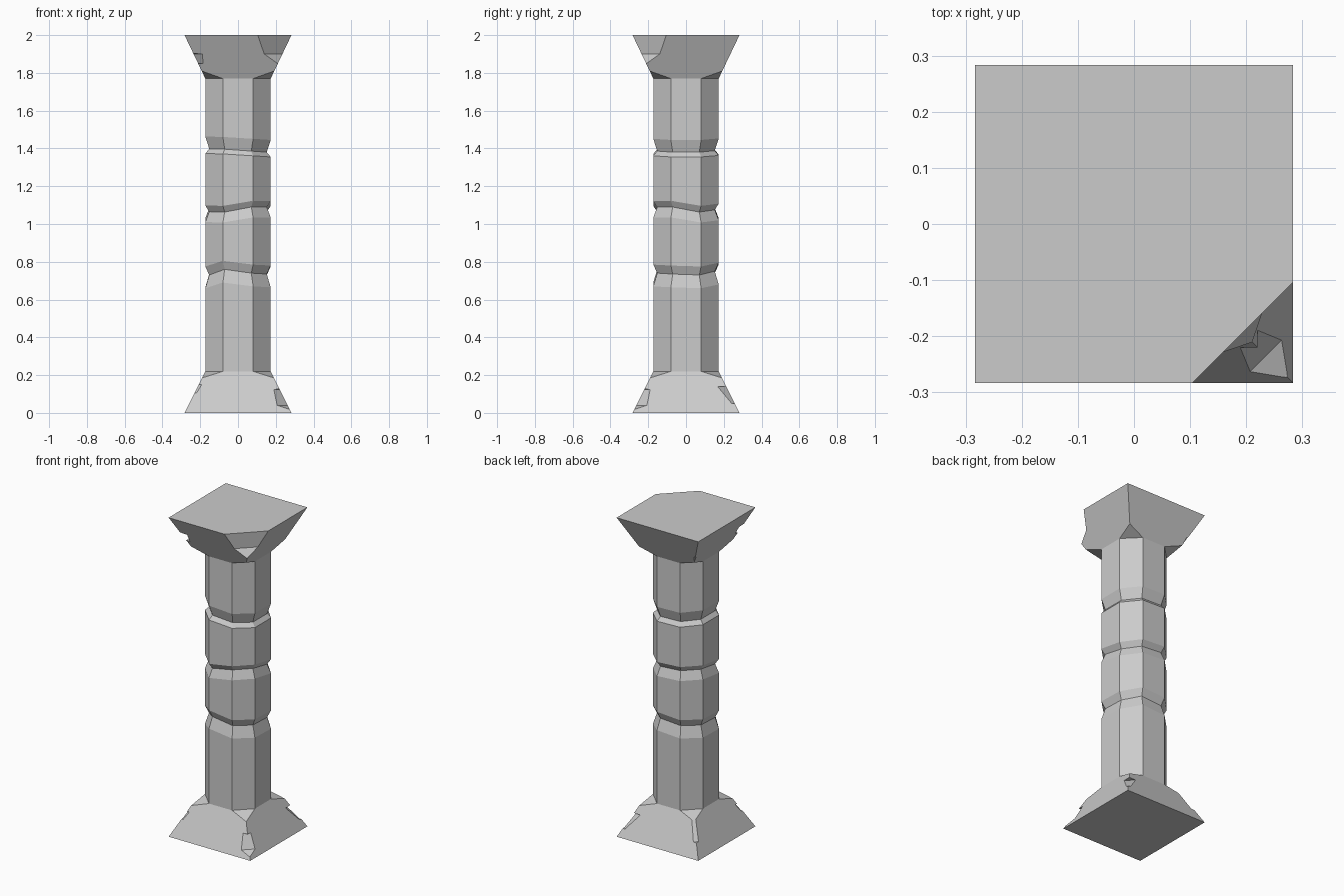
import bpy, bmesh
from math import radians

old = bpy.data.objects.get("Cube")
if old:
    bpy.data.objects.remove(old)

stone = bpy.data.materials.new("grey_stone")
stone.use_nodes = True
GREY = (0.6, 0.6, 0.6, 1)
stone.diffuse_color = GREY
stone.node_tree.nodes["Principled BSDF"].inputs["Base Color"].default_value = GREY

HALF, FLAT, OUTER = 0.173, 0.08, 0.283   # shaft half width, half facet, slab half width
OCTAGON = [(-FLAT, -HALF), (FLAT, -HALF), (HALF, -FLAT), (HALF, FLAT),
           (FLAT, HALF), (-FLAT, HALF), (-HALF, FLAT), (-HALF, -FLAT)]
CORNERS = [(1, -1), (1, 1), (-1, 1), (-1, -1)]


def make_object(name, bm):
    bmesh.ops.recalc_face_normals(bm, faces=bm.faces)
    mesh = bpy.data.meshes.new(name)
    bm.to_mesh(mesh)
    bm.free()
    mesh.materials.append(stone)
    obj = bpy.data.objects.new(name, mesh)
    bpy.context.collection.objects.link(obj)
    return obj


def hull(name, points):
    """Convex solid around the points, with flat areas merged."""
    bm = bmesh.new()
    verts = [bm.verts.new(p) for p in points]
    bmesh.ops.convex_hull(bm, input=verts)
    bmesh.ops.dissolve_limit(bm, angle_limit=radians(1), verts=bm.verts, edges=bm.edges)
    return make_object(name, bm)


def flared_block(name, z_outer, z_corner, z_inner):
    """Square slab that slopes in to the octagonal shaft."""
    f = (z_corner - z_outer) / (z_inner - z_outer)
    c = OUTER + (HALF - OUTER) * f
    points = [(sx * OUTER, sy * OUTER, z_outer) for sx, sy in CORNERS]
    points += [(sx * c, sy * c, z_corner) for sx, sy in CORNERS]
    points += [(x, y, z_inner) for x, y in OCTAGON]
    return hull(name, points)


def chip(obj, corner, width, profile):
    """Break a corner: the profile is (distance along the diagonal, height)."""
    sx, sy = corner
    points = []
    for s, z in profile:
        for t in (-width, width):
            points.append((sx * (s + t), sy * (s - t), z))
    cutter = hull("chip_cutter", points)
    cutter.hide_render = True
    mod = obj.modifiers.new("chip", "BOOLEAN")
    mod.operation, mod.solver, mod.object = "DIFFERENCE", "EXACT", cutter
    bpy.context.view_layer.update()
    graph = bpy.context.evaluated_depsgraph_get()
    mesh = bpy.data.meshes.new_from_object(obj.evaluated_get(graph))
    obj.modifiers.clear()
    obj.data = mesh
    bpy.data.objects.remove(cutter)


# Base with broken corners
base = flared_block("base", 0, 0.185, 0.22)
chip(base, (1, -1), 0.028, [(0.27, 0.02), (0.235, 0.04), (0.205, 0.125), (0.4, 0.13), (0.4, 0.02)])
chip(base, (-1, -1), 0.025, [(0.4, 0.1), (0.225, 0.105), (0.2, 0.15), (0.4, 0.16)])
chip(base, (-1, 1), 0.014, [(0.4, 0.07), (0.23, 0.085), (0.18, 0.19), (0.4, 0.19)])
chip(base, (1, 1), 0.06, [(0.4, 0.03), (0.25, 0.05), (0.19, 0.14), (0.4, 0.15)])

# Capital with one large broken corner and small nicks
capital = flared_block("capital", 2, 1.81, 1.77)
chip(capital, (1, -1), 0.3, [(0.197, 2.05), (0.187, 1.9), (0.21, 1.85), (0.5, 1.85), (0.5, 2.05)])
chip(capital, (-1, -1), 0.035, [(0.4, 1.92), (0.212, 1.9), (0.198, 1.85), (0.4, 1.85)])
chip(capital, (-1, 1), 0.012, [(0.4, 1.87), (0.212, 1.86), (0.2, 1.83), (0.4, 1.83)])

# Shaft: stacked octagonal drums with uneven grooves between them
# Each joint: lower rim, groove, upper rim heights, and unevenness round the ring
JOINTS = [
    ((0.67, 0.74, 0.785), (0.02, 0, -0.005, -0.01, 0.01, 0, -0.005, -0.01)),
    ((1.02, 1.075, 1.108), (-0.012, 0.015, 0.015, -0.012, 0, 0.01, 0.01, -0.01)),
    ((1.363, 1.388, 1.453), (0.008, -0.002, -0.008, -0.008, 0, 0.005, 0.01, 0.01)),
]
LEVEL = (0,) * 8
rings = [(0.2, 1, LEVEL)]
for heights, offsets in JOINTS:
    rings += [(z, s, offsets) for z, s in zip(heights, (1, 0.88, 1))]
rings.append((1.79, 1, LEVEL))

bm = bmesh.new()
loops = [[bm.verts.new((x * s, y * s, z + d)) for (x, y), d in zip(OCTAGON, offsets)]
         for z, s, offsets in rings]
for low, high in zip(loops, loops[1:]):
    for i in range(8):
        j = (i + 1) % 8
        bm.faces.new((low[i], low[j], high[j], high[i]))
bm.faces.new(loops[0])
bm.faces.new(loops[-1])
make_object("shaft", bm)
